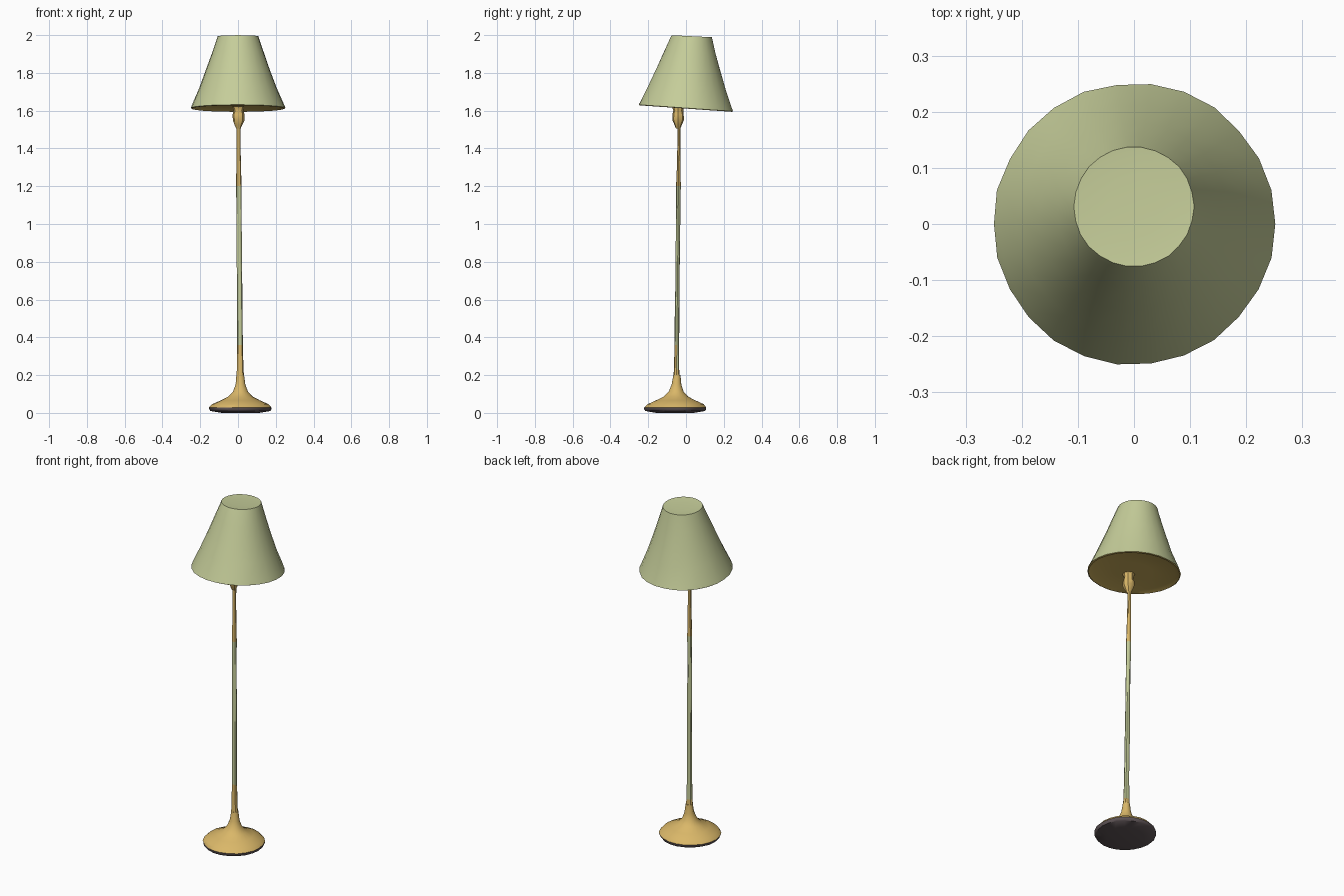
import bpy, bmesh, math, random

random.seed(4)
cube = bpy.data.objects.get("Cube")
if cube:
    bpy.data.objects.remove(cube, do_unlink=True)


def material(name, rgb):
    m = bpy.data.materials.new(name)
    m.use_nodes = True
    m.diffuse_color = (*rgb, 1)
    m.node_tree.nodes["Principled BSDF"].inputs["Base Color"].default_value = (*rgb, 1)
    return m


SAGE = material("sage green", (0.56, 0.61, 0.32))
OCHRE = material("ochre", (0.70, 0.475, 0.14))
GOLD = material("shaded gold", (0.62, 0.44, 0.11))
DARK = material("dark grey", (0.115, 0.09, 0.095))


def loft(name, rings, sides, wobble, mats, rule, squash=1):
    """Closed loft through rings of (x, y, z, radius, tilt along y).
    The rule picks a material from the band number and the side's angle."""
    bm = bmesh.new()
    loops = []
    for x, y, z, r, tilt in rings:
        loop = []
        for i in range(sides):
            a = 2 * math.pi * i / sides
            rr = r * (1 + random.uniform(-wobble, wobble))
            dy = rr * math.sin(a) * squash
            loop.append(bm.verts.new((x + rr * math.cos(a), y + dy, z + tilt * dy)))
        loops.append(loop)
    for k in range(len(loops) - 1):
        lo, hi = loops[k], loops[k + 1]
        for i in range(sides):
            j = (i + 1) % sides
            f = bm.faces.new((lo[i], lo[j], hi[j], hi[i]))
            f.material_index = rule(k, 2 * math.pi * (i + 0.5) / sides)
    first = bm.faces.new(loops[0][::-1])
    first.material_index = rule(0, 0)
    last = bm.faces.new(loops[-1])
    last.material_index = rule(len(loops) - 2, 0)
    me = bpy.data.meshes.new(name)
    bm.to_mesh(me)
    bm.free()
    ob = bpy.data.objects.new(name, me)
    bpy.context.collection.objects.link(ob)
    for m in mats:
        me.materials.append(m)
    bpy.ops.object.select_all(action="DESELECT")
    ob.select_set(True)
    bpy.context.view_layer.objects.active = ob
    bpy.ops.object.shade_smooth_by_angle(angle=math.radians(40))


# Foot: dark underside and rim, flared ochre top
foot_profile = [(0.10, 0.0), (0.158, 0.010), (0.165, 0.018), (0.166, 0.028),
                (0.150, 0.046), (0.105, 0.066), (0.065, 0.086),
                (0.040, 0.112), (0.026, 0.150), (0.019, 0.200)]
foot = [(0.013, -0.058 + 0.05 * z, z, r, 0) for r, z in foot_profile]
loft("foot", foot, 22, 0.012, [DARK, OCHRE], lambda k, a: 0 if k < 3 else 1)


# Stem: ochre ends with a green middle, the lower ochre reaching higher in front
def stem_colour(k, a):
    low = 2 if math.sin(a) < 0 else 1
    return 1 if low <= k < 8 else 0


stem_profile = [(0.16, 0.023), (0.23, 0.018), (0.36, 0.015), (0.52, 0.015),
                (0.68, 0.014), (0.84, 0.014), (1.00, 0.014), (1.10, 0.014),
                (1.20, 0.015), (1.30, 0.012), (1.42, 0.010), (1.53, 0.011)]
stem = [(0.013 - 0.007 * z, -0.052 + 0.010 * z, z, r, 0) for z, r in stem_profile]
loft("stem", stem, 8, 0.06, [OCHRE, SAGE], stem_colour, squash=0.8)

# Socket under the shade
socket_profile = [(1.505, 0.012), (1.525, 0.020), (1.550, 0.031),
                  (1.580, 0.031), (1.600, 0.026), (1.622, 0.032)]
socket = [(0.002, -0.042, z, r, 0) for z, r in socket_profile]
loft("socket", socket, 8, 0.06, [OCHRE], lambda k, a: 0)

# Shade: shallow gold underside, flaring cone leaning back, sunken cap
shade = [(0, 0, 1.622, 0.10, -0.06), (0, 0, 1.620, 0.22, -0.065),
         (0, 0, 1.611, 0.245, -0.07), (0, 0, 1.614, 0.251, -0.07),
         (0, 0.001, 1.640, 0.240, -0.07), (0, 0.006, 1.720, 0.206, -0.065),
         (0, 0.014, 1.820, 0.168, -0.06), (0, 0.022, 1.910, 0.136, -0.06),
         (0, 0.029, 1.980, 0.112, -0.05), (0, 0.031, 1.994, 0.107, -0.05),
         (0, 0.031, 1.993, 0.096, -0.05), (0, 0.031, 1.991, 0.050, -0.05)]
loft("lampshade", shade, 26, 0.006, [GOLD, SAGE], lambda k, a: 0 if k < 3 else 1)
